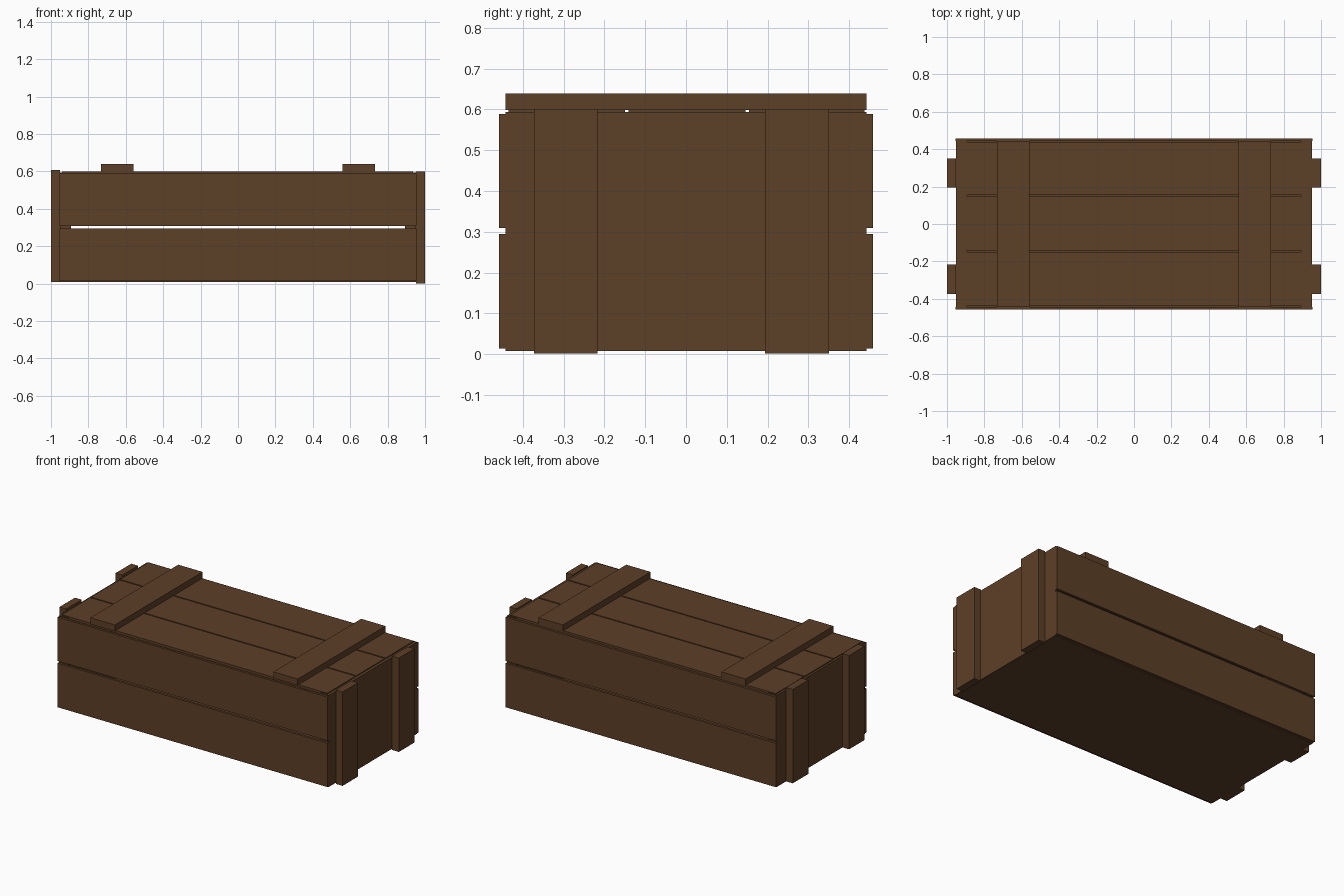
import bpy

if "Cube" in bpy.data.objects:
    bpy.data.objects.remove(bpy.data.objects["Cube"])

wood = bpy.data.materials.new("brown_wood")
wood.diffuse_color = (0.108, 0.05, 0.02, 1)
wood.use_nodes = True
wood.node_tree.nodes["Principled BSDF"].inputs["Base Color"].default_value = wood.diffuse_color


def board(name, x, y, z):
    """Box spanning the given (min, max) range on each axis."""
    bpy.ops.mesh.primitive_cube_add(size=1)
    ob = bpy.context.object
    ob.name = name
    spans = (x, y, z)
    for v in ob.data.vertices:
        v.co = [s[0] if c < 0 else s[1] for c, s in zip(v.co, spans)]
    ob.data.materials.append(wood)
    return ob


# floor panel
board("floor", (-0.95, 0.95), (-0.443, 0.443), (0.008, 0.026))

# thick end panels with two vertical battens each (left pair sits a little higher)
for side, s, lift in (("left", -1, 0.01), ("right", 1, 0.002)):
    board(side + "_end_panel", tuple(sorted((s * 0.892, s * 0.953))),
          (-0.443, 0.443), (0.01, 0.594))
    for pos, y in (("front", (-0.373, -0.217)), ("back", (0.194, 0.351))):
        board(f"{side}_{pos}_end_batten", tuple(sorted((s * 0.952, s))),
              y, (lift, lift + 0.599))

# two long planks on the front and back, with a see-through gap between
for side, s in (("front", -1), ("back", 1)):
    for pos, z in (("lower", (0.014, 0.295)), ("upper", (0.309, 0.589))):
        board(f"{side}_{pos}_plank", (-0.955, 0.954),
              tuple(sorted((s * 0.443, s * 0.458))), z)

# three lid planks
for i, y in enumerate(((-0.435, -0.149), (-0.141, 0.146), (0.154, 0.438))):
    board(f"lid_plank_{i + 1}", (-0.94, 0.935), y, (0.582, 0.6))

# two cross battens on the lid
for side, x in (("left", (-0.732, -0.56)), ("right", (0.56, 0.732))):
    board(side + "_lid_batten", x, (-0.443, 0.443), (0.598, 0.639))
